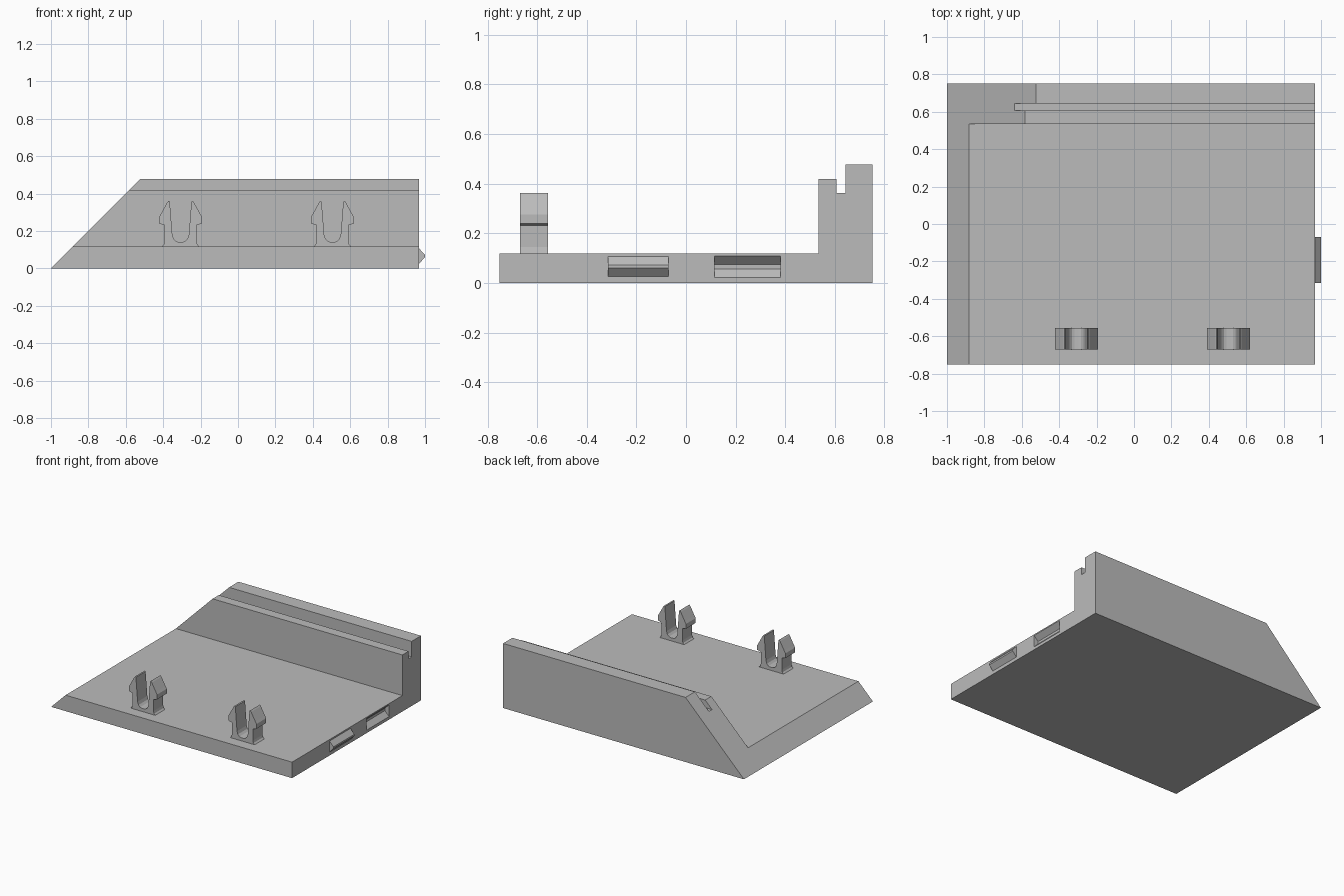
import bpy
import bmesh
from mathutils import Vector

cube = bpy.data.objects.get("Cube")
if cube:
    bpy.data.objects.remove(cube, do_unlink=True)

GREY = (0.5, 0.5, 0.5, 1.0)
grey = bpy.data.materials.new("plain_grey")
grey.use_nodes = True
grey.diffuse_color = GREY
grey.node_tree.nodes["Principled BSDF"].inputs["Base Color"].default_value = GREY


def prism(name, outline, start, length, material=grey):
    """Extrude a closed 3D outline along a vector into a solid object."""
    bm = bmesh.new()
    face = bm.faces.new([bm.verts.new(Vector(p) + Vector(start)) for p in outline])
    new = bmesh.ops.extrude_face_region(bm, geom=[face])["geom"]
    moved = [g for g in new if isinstance(g, bmesh.types.BMVert)]
    bmesh.ops.translate(bm, verts=moved, vec=length)
    bmesh.ops.recalc_face_normals(bm, faces=bm.faces)
    mesh = bpy.data.meshes.new(name)
    bm.to_mesh(mesh)
    bm.free()
    mesh.materials.append(material)
    obj = bpy.data.objects.new(name, mesh)
    bpy.context.collection.objects.link(obj)
    return obj


RIGHT, FLOOR = 0.968, 0.118

# Base plate with grooved back wall, as one L-shaped section
section = [(-0.752, 0), (0.752, 0), (0.752, 0.477), (0.643, 0.477), (0.643, 0.362),
           (0.607, 0.362), (0.607, 0.418), (0.535, 0.418), (0.535, FLOOR), (-0.752, FLOOR)]
body = prism("base_and_back_wall", [(RIGHT, y, z) for y, z in section], (0, 0, 0), (-2, 0, 0))

# Mitre the far end at 45 degrees
for v in body.data.vertices:
    if v.co.x < 0:
        v.co.x = -1 + v.co.z

# Locating socket cut into the end face
socket = [(0.02, 0.109), (0, 0.109), (-0.034, 0.075), (-0.034, 0.057), (0, 0.022), (0.02, 0.022)]
cutter = prism("socket_cutter", [(x, 0, z) for x, z in socket], (RIGHT, 0.115, 0), (0, 0.265, 0))
cutter.hide_render = True
cutter.hide_viewport = True
cut = body.modifiers.new("socket", "BOOLEAN")
cut.operation = "DIFFERENCE"
cut.solver = "EXACT"
cut.object = cutter

# Matching locating ridge
ridge = [(-0.01, 0.107), (0, 0.107), (0.032, 0.072), (0.032, 0.06), (0, 0.025), (-0.01, 0.025)]
prism("locating_ridge", [(x, 0, z) for x, z in ridge], (RIGHT, -0.315, 0), (0, 0.245, 0))

# Barbed snap clips: half outline from the outer foot to the slot bottom, then mirrored
half = [(0.1, FLOOR - 0.01), (0.1, FLOOR), (0.09, 0.128), (0.086, 0.145), (0.086, 0.232),
        (0.115, 0.24), (0.115, 0.275), (0.105, 0.292), (0.072, 0.352), (0.064, 0.362),
        (0.058, 0.357), (0.044, 0.18), (0.037, 0.158), (0.024, 0.145), (0.01, 0.141)]
clip = half + [(-x, z) for x, z in reversed(half)]
for side, x0 in (("right", -0.307), ("left", 0.505)):
    prism(f"snap_clip_{side}", [(x, 0, z) for x, z in clip], (x0, -0.67, 0), (0, 0.113, 0))
